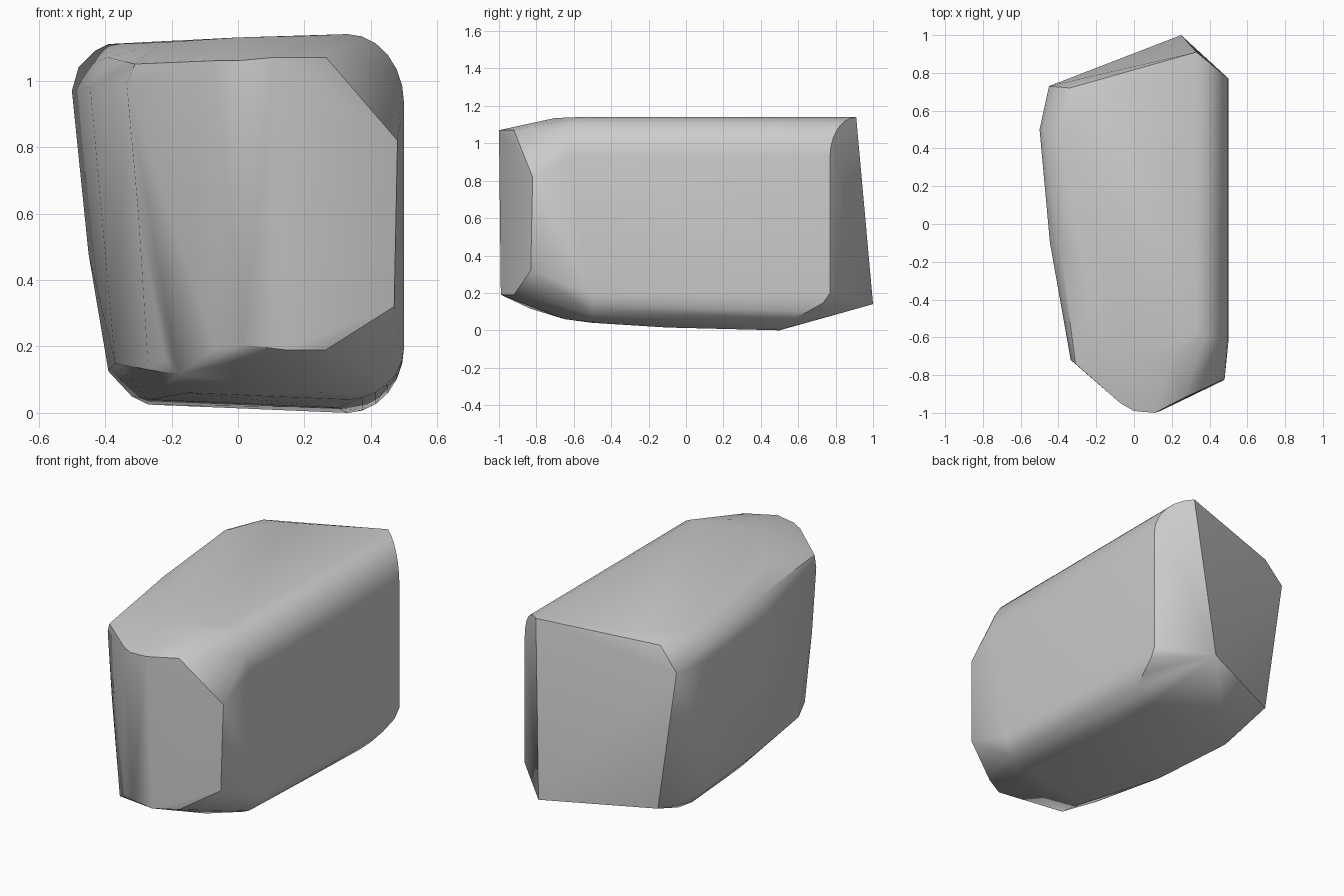
import bpy
import bmesh
from math import sin, cos, radians

# Remove the default object only
default = bpy.data.objects.get("Cube")
if default:
    bpy.data.objects.remove(default, do_unlink=True)


def make_material(name, color):
    mat = bpy.data.materials.new(name)
    mat.use_nodes = True
    mat.diffuse_color = color
    mat.node_tree.nodes["Principled BSDF"].inputs["Base Color"].default_value = color
    return mat


def upper_edge(steps=6):
    """Rounded long edge between the top and the flat side."""
    points = []
    for i in range(steps + 1):
        t = radians(90 * i / steps)
        x, z = .33 + .17 * sin(t), .93 + .21 * cos(t)
        points.append((x, -.57 - .05 * sin(t), z))
        points.append((x, .91 - .14 * sin(t), z))
    return points


def lower_edge(steps=6):
    """Rounded long edge between the flat side and the underside."""
    points = []
    for i in range(steps + 1):
        t = radians(90 * i / steps)
        x, z = .33 + .17 * sin(t), .2 - .2 * cos(t)
        points.append((x, -.5, z + .04 * cos(t)))
        points.append((x, .5 + .27 * sin(t) ** 4, z))
    return points


# Blunt nose: upper rim, then lower rim
nose = [
    (.48, -.82, .82), (.265, -.92, 1.07), (.11, -1, 1.07),
    (-.07, -.95, 1.06), (-.31, -.74, 1.05), (-.335, -.72, .99),
    (.47, -.83, .32), (.265, -.92, .19), (.14, -.99, .19),
    (.015, -.99, .205), (-.07, -.94, .195), (-.18, -.83, .115),
    (-.22, -.78, .16), (-.3, -.73, .6), (0, -.99, 1.06),
]

# Slanted tail face
tail = [
    (.25, 1, .14), (-.45, .73, .96), (-.34, .72, 1.09), (-.33, .73, .14),
]

# Leaning flank with its softened upper and lower edges
flank = [
    (-.5, .5, .97), (-.48, .52, 1.04), (-.43, .5, 1.09), (-.39, .48, 1.11),
    (-.445, -.1, .98), (-.39, -.12, 1.07), (-.45, .48, .48),
    (-.39, .37, .125), (-.37, -.12, .15), (-.27, -.65, .13),
]

# Crown and underside
crown = [(-.2, .7, 1.12), (-.23, -.4, 1.115), (0, -.7, 1.13), (.2, -.7, 1.135)]
underside = [
    (-.27, .45, .025), (-.32, .4, .05), (-.27, -.1, .04),
    (-.15, -.6, .06), (.25, -.65, .06), (.3, -.1, .015),
]

# Wrap all the parts in one convex stone
bm = bmesh.new()
for group in (nose, tail, flank, crown, underside, upper_edge(), lower_edge()):
    for point in group:
        bm.verts.new(point)
hull = bmesh.ops.convex_hull(bm, input=bm.verts[:])
spare = {v for v in hull["geom_interior"] + hull["geom_unused"]
         if isinstance(v, bmesh.types.BMVert)}
bmesh.ops.delete(bm, geom=list(spare), context="VERTS")
bmesh.ops.dissolve_limit(bm, angle_limit=radians(1),
                         verts=bm.verts[:], edges=bm.edges[:])
bmesh.ops.recalc_face_normals(bm, faces=bm.faces[:])

mesh = bpy.data.meshes.new("stone_block")
bm.to_mesh(mesh)
bm.free()
mesh.materials.append(make_material("stone grey", (.6, .6, .6, 1)))
stone = bpy.data.objects.new("stone_block", mesh)
bpy.context.collection.objects.link(stone)

# Soft rounded edges, crisp nose and tail rims
bpy.ops.object.select_all(action="DESELECT")
stone.select_set(True)
bpy.context.view_layer.objects.active = stone
bpy.ops.object.shade_smooth_by_angle(angle=radians(36))
